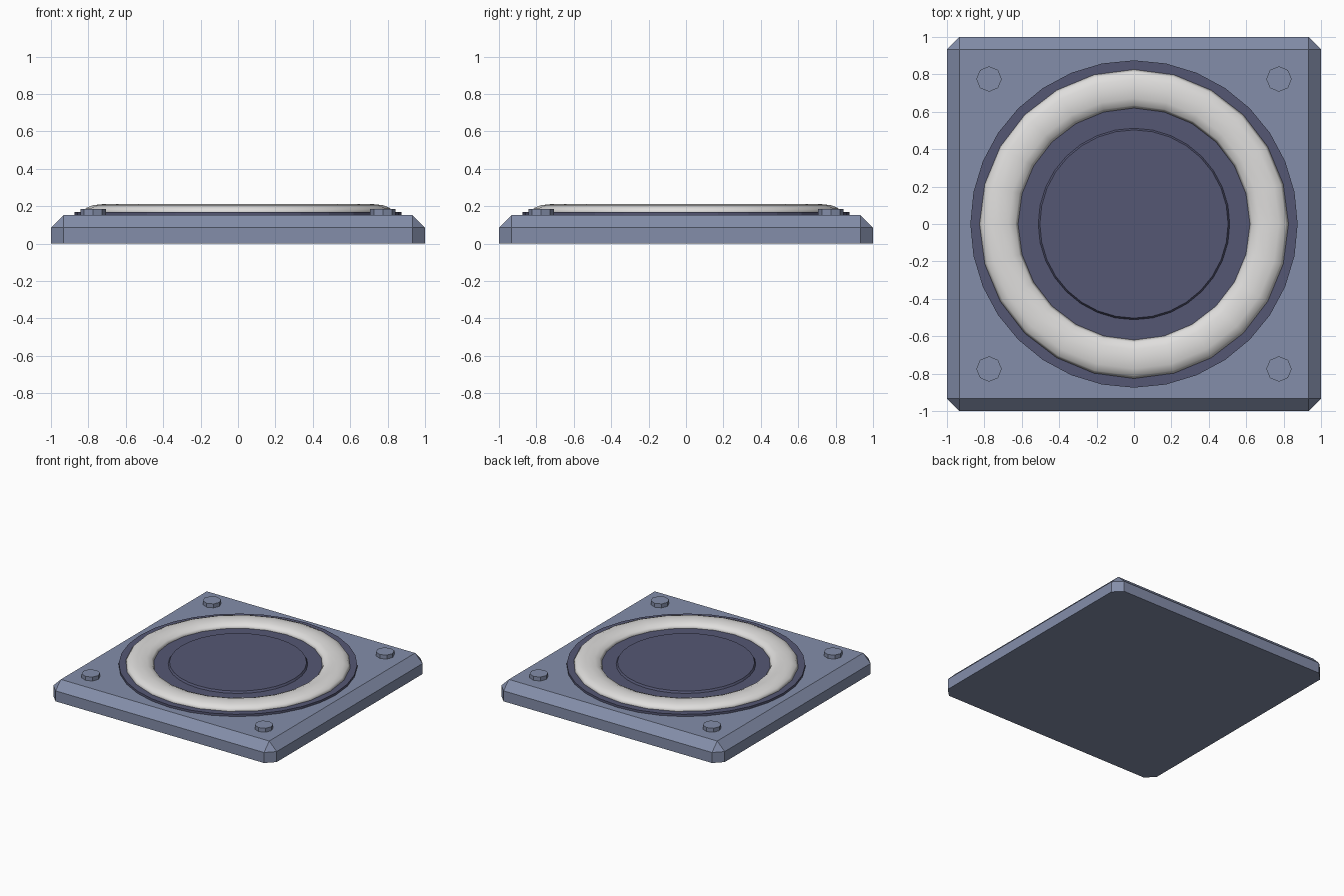
import bpy, bmesh, math

if "Cube" in bpy.data.objects:
    bpy.data.objects.remove(bpy.data.objects["Cube"])


def material(name, rgb):
    m = bpy.data.materials.new(name)
    m.diffuse_color = (*rgb, 1)
    m.use_nodes = True
    m.node_tree.nodes["Principled BSDF"].inputs["Base Color"].default_value = m.diffuse_color
    return m


steel = material("blue grey metal", (0.23, 0.27, 0.40))
dark = material("dark indigo", (0.09, 0.095, 0.175))
white = material("warm white", (0.74, 0.73, 0.72))


def disc(name, r_bottom, r_top, z0, z1, sides, mat, x=0, y=0):
    bpy.ops.mesh.primitive_cone_add(vertices=sides, radius1=r_bottom, radius2=r_top,
                                    depth=z1 - z0, location=(x, y, (z0 + z1) / 2))
    ob = bpy.context.object
    ob.name = name
    ob.data.materials.append(mat)
    return ob


# Base plate: slab with chamfered upright and top edges, sharp underside
H, CHAMFER = 0.152, 0.067
bpy.ops.mesh.primitive_cube_add(size=1, location=(0, 0, H / 2))
base = bpy.context.object
base.name = "base_plate"
base.data.materials.append(steel)
bm = bmesh.new()
bm.from_mesh(base.data)
bmesh.ops.scale(bm, vec=(2, 2, H), verts=bm.verts)
edges = [e for e in bm.edges if max(v.co.z for v in e.verts) > 0]
bmesh.ops.bevel(bm, geom=edges, offset=CHAMFER, segments=1, affect='EDGES', profile=0.5)
bm.to_mesh(base.data)
bm.free()

# Round backing disc and raised centre pad
disc("backing_disc", 0.875, 0.875, 0.14, 0.17, 32, dark)
disc("centre_pad", 0.515, 0.503, 0.165, 0.185, 32, dark)

# Flattened light ring, half sunk in the backing disc
bpy.ops.mesh.primitive_torus_add(major_segments=24, minor_segments=12, major_radius=0.723,
                                 minor_radius=0.103, location=(0, 0, 0.17))
ring = bpy.context.object
ring.name = "light_ring"
ring.scale.z = 0.4
bpy.ops.object.transform_apply(location=False, rotation=False, scale=True)
ring.data.materials.append(white)
bpy.ops.object.shade_smooth()

# Corner bolts
for x in (-0.775, 0.775):
    for y in (-0.775, 0.775):
        disc("corner_bolt", 0.068, 0.068, 0.14, 0.184, 8, steel, x, y)
